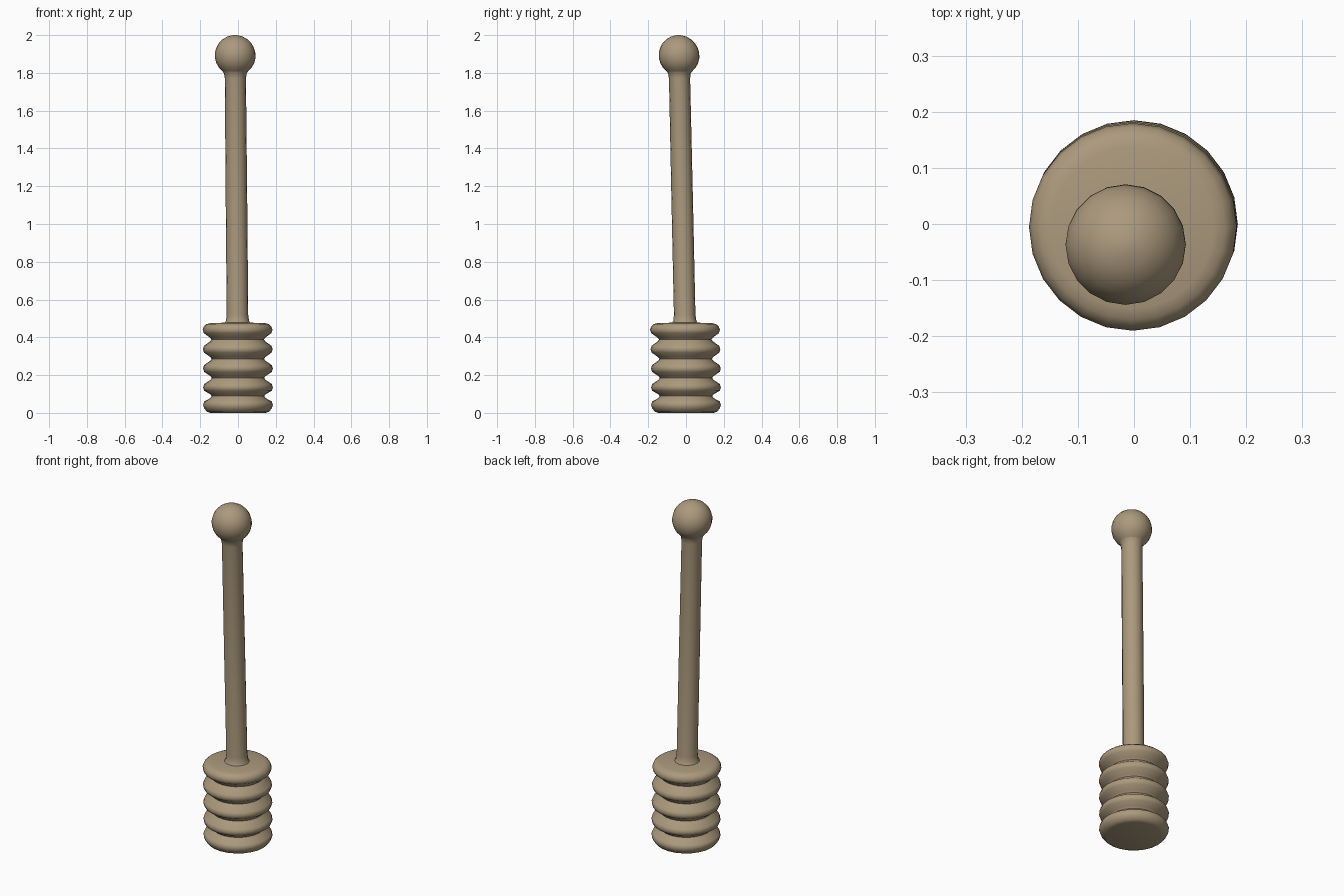
import bpy, bmesh, math

cube = bpy.data.objects.get("Cube")
if cube:
    bpy.data.objects.remove(cube, do_unlink=True)

wood = bpy.data.materials.new("light_brown_wood")
wood.use_nodes = True
colour = (0.41, 0.32, 0.205, 1)
wood.diffuse_color = colour
wood.node_tree.nodes["Principled BSDF"].inputs["Base Color"].default_value = colour


def axis(z):
    """Centre of the slightly leaning stick at height z."""
    t = max(0, z - 0.2) / 1.7
    return -0.015 * t, -0.037 * t


def lathe(name, profile, sides=24, close_bottom=False, close_top=False):
    """Spin (radius, height) points around the leaning axis."""
    bm = bmesh.new()
    rings = []
    for r, z in profile:
        cx, cy = axis(z)
        rings.append([bm.verts.new((cx + r * math.cos(math.tau * i / sides),
                                    cy + r * math.sin(math.tau * i / sides), z))
                      for i in range(sides)])
    for low, high in zip(rings, rings[1:]):
        for i in range(sides):
            j = (i + 1) % sides
            bm.faces.new((low[i], low[j], high[j], high[i]))
    if close_bottom:
        bm.faces.new(rings[0][::-1])
    if close_top:
        bm.faces.new(rings[-1])
    mesh = bpy.data.meshes.new(name)
    bm.to_mesh(mesh)
    bm.free()
    obj = bpy.data.objects.new(name, mesh)
    bpy.context.collection.objects.link(obj)
    mesh.materials.append(wood)
    bpy.context.view_layer.objects.active = obj
    obj.select_set(True)
    bpy.ops.object.shade_smooth_by_angle(angle=math.radians(55))
    obj.select_set(False)
    return obj


# Grooved head: five rounded ridges with narrow grooves between them
ridges = [0.042, 0.135, 0.235, 0.337, 0.44]
head = [(0.145, 0.0), (0.165, 0.006)]
for k, z in enumerate(ridges):
    head += [(0.179, z - 0.018), (0.185, z), (0.179, z + 0.018)]
    if k < len(ridges) - 1:
        mid = (z + ridges[k + 1]) / 2
        head += [(0.146, mid - 0.01), (0.139, mid), (0.146, mid + 0.01)]
head += [(0.165, 0.47), (0.145, 0.475), (0.062, 0.478)]
lathe("dipper_head", head, close_bottom=True)

# Long leaning handle with a small flare at its foot
lathe("handle", [(0.068, 0.476), (0.061, 0.488), (0.057, 0.52), (0.057, 1.1),
                 (0.056, 1.77), (0.06, 1.797), (0.07, 1.812)], sides=16)

# Round knob, opened underneath where the handle enters
radius, centre = 0.108, 1.892
knob = []
for k in range(10):
    a = math.radians(-52 + k * 15)
    knob.append((radius * math.cos(a), centre + radius * math.sin(a)))
knob.append((0.002, centre + radius))
lathe("knob", knob, sides=20, close_top=True)
